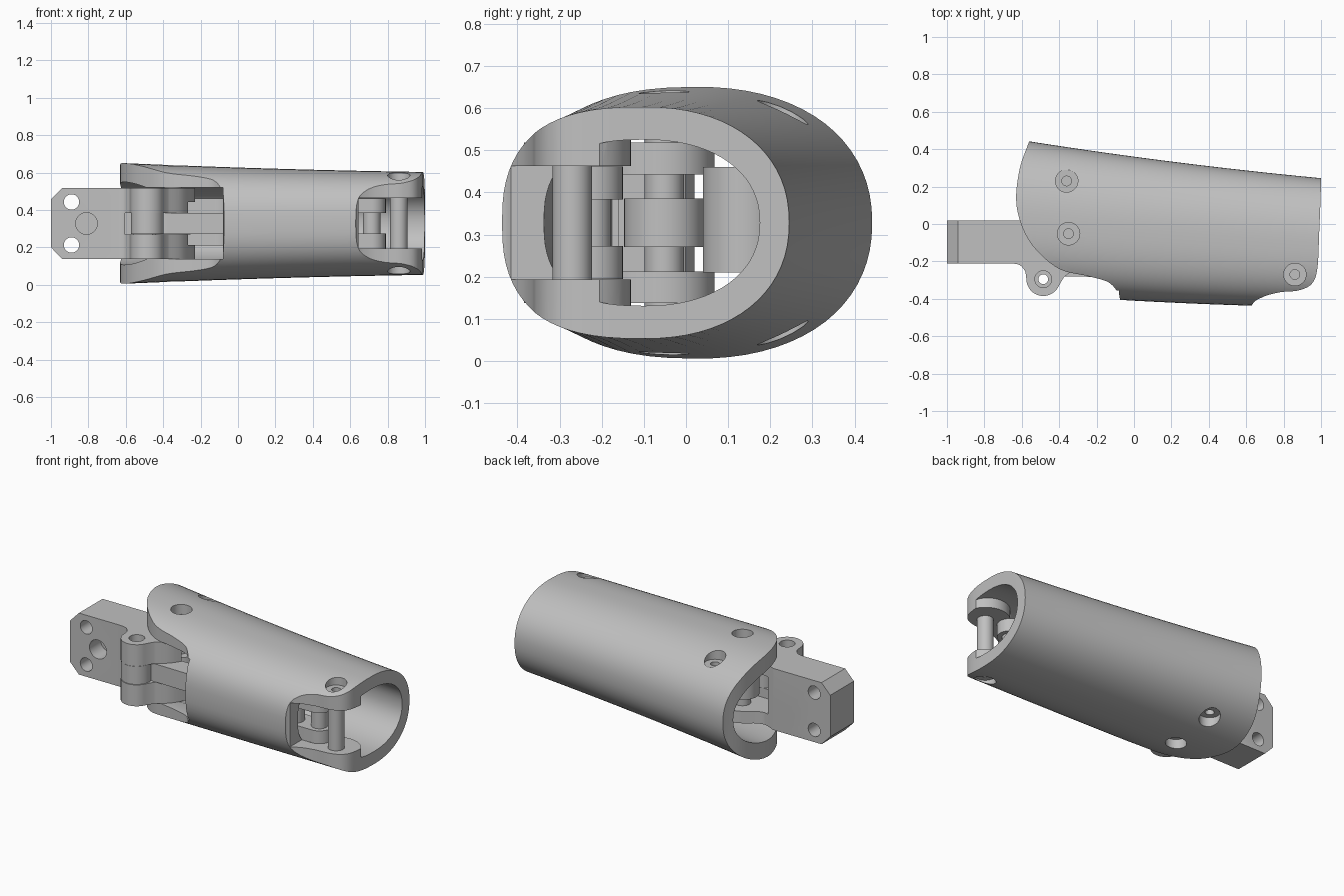
import bpy, bmesh, math

cube = bpy.data.objects.get("Cube")
if cube:
    bpy.data.objects.remove(cube, do_unlink=True)

grey = bpy.data.materials.new("plain_grey")
grey.use_nodes = True
grey.diffuse_color = (0.53, 0.53, 0.53, 1)
grey.node_tree.nodes["Principled BSDF"].inputs["Base Color"].default_value = (0.53, 0.53, 0.53, 1)

MID = 0.328  # height of the symmetry plane


def loft(name, rings):
    """Closed solid through a list of equal rings of 3D points."""
    bm = bmesh.new()
    rows = [[bm.verts.new(p) for p in ring] for ring in rings]
    n = len(rows[0])
    for a, b in zip(rows, rows[1:]):
        for i in range(n):
            j = (i + 1) % n
            bm.faces.new((a[i], a[j], b[j], b[i]))
    bm.faces.new(rows[0])
    bm.faces.new(rows[-1])
    bmesh.ops.recalc_face_normals(bm, faces=bm.faces)
    mesh = bpy.data.meshes.new(name)
    bm.to_mesh(mesh)
    bm.free()
    mesh.materials.append(grey)
    ob = bpy.data.objects.new(name, mesh)
    bpy.context.collection.objects.link(ob)
    return ob


def prism(name, pts, lo, hi, axis="z"):
    place = (lambda p, h: (p[0], p[1], h)) if axis == "z" else (lambda p, h: (p[0], h, p[1]))
    return loft(name, [[place(p, h) for p in pts] for h in (lo, hi)])


def arc(c, r, start, end, n=24):
    return [(c[0] + r * math.cos(math.radians(start + (end - start) * i / n)),
             c[1] + r * math.sin(math.radians(start + (end - start) * i / n))) for i in range(n + 1)]


def cyl(name, c, r, lo, hi, axis="z"):
    return prism(name, arc(c, r, 0, 360, 40)[:-1], lo, hi, axis)


def box(name, x0, x1, y0, y1, z0, z1):
    return prism(name, [(x0, y0), (x1, y0), (x1, y1), (x0, y1)], z0, z1)


def capsule(name, a, b, r, lo, hi):
    t = math.degrees(math.atan2(b[1] - a[1], b[0] - a[0]))
    return prism(name, arc(a, r, t + 90, t + 270) + arc(b, r, t - 90, t + 90), lo, hi)


def combine(ob, tools, op="DIFFERENCE"):
    for tool in tools:
        mod = ob.modifiers.new(op.lower(), "BOOLEAN")
        mod.operation, mod.solver, mod.object = op, "EXACT", tool
        bpy.context.view_layer.objects.active = ob
        bpy.ops.object.modifier_apply(modifier=mod.name)
        bpy.data.objects.remove(tool, do_unlink=True)
    return ob


def spline(pts, n=8):
    """Smooth curve through the points."""
    out = []
    ext = [pts[0]] + pts + [pts[-1]]
    for a, b, c, d in zip(ext, ext[1:], ext[2:], ext[3:]):
        for i in range(n):
            t = i / n
            out.append(tuple(0.5 * (2 * q + (r - p) * t + (2 * p - 5 * q + 4 * r - s) * t * t
                                    + (3 * q - p - 3 * r + s) * t ** 3)
                             for p, q, r, s in zip(a, b, c, d)))
    return out + [pts[-1]]


def both(lo, hi):
    """A height range and its mirror about the middle plane."""
    return [(lo, hi), (2 * MID - hi, 2 * MID - lo)]


def tube(name, x0, x1, back_wall, front_wall, half):
    """Oval tube, rounder at the back and squarer at the front."""
    rings = []
    for k in range(31):
        x = x0 + (x1 - x0) * k / 30
        back = 0.36 - 0.135 * x + 0.02 * x * x - back_wall
        front = -0.41 - 0.055 * x + 0.02 * x * x + front_wall
        mid, b = -0.03 - 0.07 * x, half(x)
        ring = []
        for i in range(72):
            t = math.tau * i / 72
            c, s = math.cos(t), math.sin(t)
            reach, power = (back - mid, 2.2) if c > 0 else (mid - front, 2.6)
            ring.append((x, mid + reach * math.copysign(abs(c) ** (2 / power), c),
                         MID + b * math.copysign(abs(s) ** (2 / power), s)))
        rings.append(ring)
    return loft(name, rings)


TIP = (0.86, -0.27)
MAIN = (-0.35, -0.052)
REAR = (-0.36, 0.23)
KNUCKLE = (-0.485, -0.295)
FORK = (0.715, -0.225)

# Hollow oval shell with pin bosses, trimmed by its side profile
shell = tube("shell", -0.72, 1.06, 0, 0, lambda x: 0.299 - 0.033 * x + 0.009 * x * x)
combine(shell, [tube("cavity", -0.8, 1.1, 0.07, 0.1, lambda x: 0.212 - 0.015 * x)])
combine(shell, [cyl("boss", TIP, 0.14, lo, hi) for lo, hi in both(0.463, 0.527)], "UNION")
left_edge = spline([(-0.515, 0.6), (-0.56, 0.445), (-0.61, 0.3), (-0.63, 0.13), (-0.6, -0.01),
                    (-0.53, -0.13), (-0.4, -0.24), (-0.24, -0.28), (-0.14, -0.31),
                    (-0.09, -0.36), (-0.075, -0.405), (-0.07, -0.55)])
right_edge = spline([(0.61, -0.55), (0.63, -0.435), (0.69, -0.39), (0.78, -0.365), (0.88, -0.355),
                     (0.95, -0.32), (0.98, -0.24), (0.99, -0.05), (1, 0.24), (1, 0.6)])
combine(shell, [prism("trim", left_edge + right_edge, -0.2, 0.9)], "INTERSECT")
# Front openings at both ends
combine(shell, [box("tip_opening", 0.645, 1.1, -0.6, -0.2, 0.193, 0.463),
                box("knuckle_opening", -0.8, -0.08, -0.6, -0.15, 0.137, 0.519)])
for spot, floor in ((TIP, 0.55), (MAIN, 0.58), (REAR, 0.56)):
    combine(shell, [cyl("counterbore", spot, 0.06, lo, hi) for lo, hi in both(floor, 0.8)])
    combine(shell, [cyl("pin_hole", spot, 0.026, lo, hi) for lo, hi in both(floor - 0.03, 0.8)])

# Pins
parts = [shell]
for name, spot, top in (("tip_pin", TIP, 0.5), ("main_pin", MAIN, 0.54),
                        ("rear_pin", REAR, 0.52), ("fork_pin", FORK, 0.46)):
    parts.append(cyl(name, spot, 0.047, 2 * MID - top, top))
parts.append(cyl("main_barrel", MAIN, 0.095, 0.27, 0.385))
parts.append(capsule("rear_spacer", REAR, (-0.1, 0.14), 0.1, 0.21, 0.46))

# Mounting block with a knuckle and a clevis
outline = ([(-1, 0.02), (-1, -0.21)]
           + spline([(-0.66, -0.21), (-0.61, -0.22), (-0.58, -0.255)], 6)
           + arc(KNUCKLE, 0.09, 185, 335)
           + spline([(-0.375, -0.285), (-0.3, -0.22), (-0.245, -0.13)], 6)
           + arc(MAIN, 0.12, -20, 125)
           + spline([(-0.47, 0.01), (-0.53, -0.01), (-0.61, 0.02)], 6))
block = prism("mounting_block", outline, 0.138, 0.518)
chamfered = [(-1, 0.2), (-0.94, 0.138), (0, 0.138), (0, 0.518), (-0.94, 0.518), (-1, 0.456)]
combine(block, [prism("chamfer", chamfered, -0.5, 0.3, "y")], "INTERSECT")
combine(block, [cyl("bolt_hole", (-0.89, z), 0.041, -0.5, 0.3, "y") for z in (0.213, 0.443)])
combine(block, [cyl("blind_hole", (-0.81, MID), 0.058, -0.5, -0.1, "y"),
                box("knuckle_slot", -0.605, 0, -0.5, -0.17, 0.27, 0.385),
                box("clevis_slot", -0.56, 0, -0.17, 0.3, 0.212, 0.442),
                cyl("knuckle_hole", KNUCKLE, 0.045, 0, 0.7)])
parts.append(block)

# Coupling link from the knuckle to the fork behind the tip pin
barrel = cyl("knuckle_barrel", KNUCKLE, 0.088, 0.272, 0.383)
combine(barrel, [cyl("barrel_hole", KNUCKLE, 0.026, 0, 0.7)])
parts.append(barrel)
parts.append(capsule("coupling_link", (-0.38, -0.22), (0.55, -0.235), 0.06, 0.272, 0.383))
for side, (lo, hi) in zip(("upper", "lower"), both(0.383, 0.462)):
    parts.append(capsule(side + "_fork_arm", (0.5, -0.225), FORK, 0.075, lo, hi))
parts.append(box("fork_bridge", 0.45, 0.56, -0.29, -0.16, 0.22, 0.44))

# Smooth curved faces, keep edges crisp
bpy.ops.object.select_all(action="DESELECT")
for ob in parts:
    ob.select_set(True)
bpy.context.view_layer.objects.active = shell
bpy.ops.object.shade_smooth_by_angle(angle=math.radians(30))
